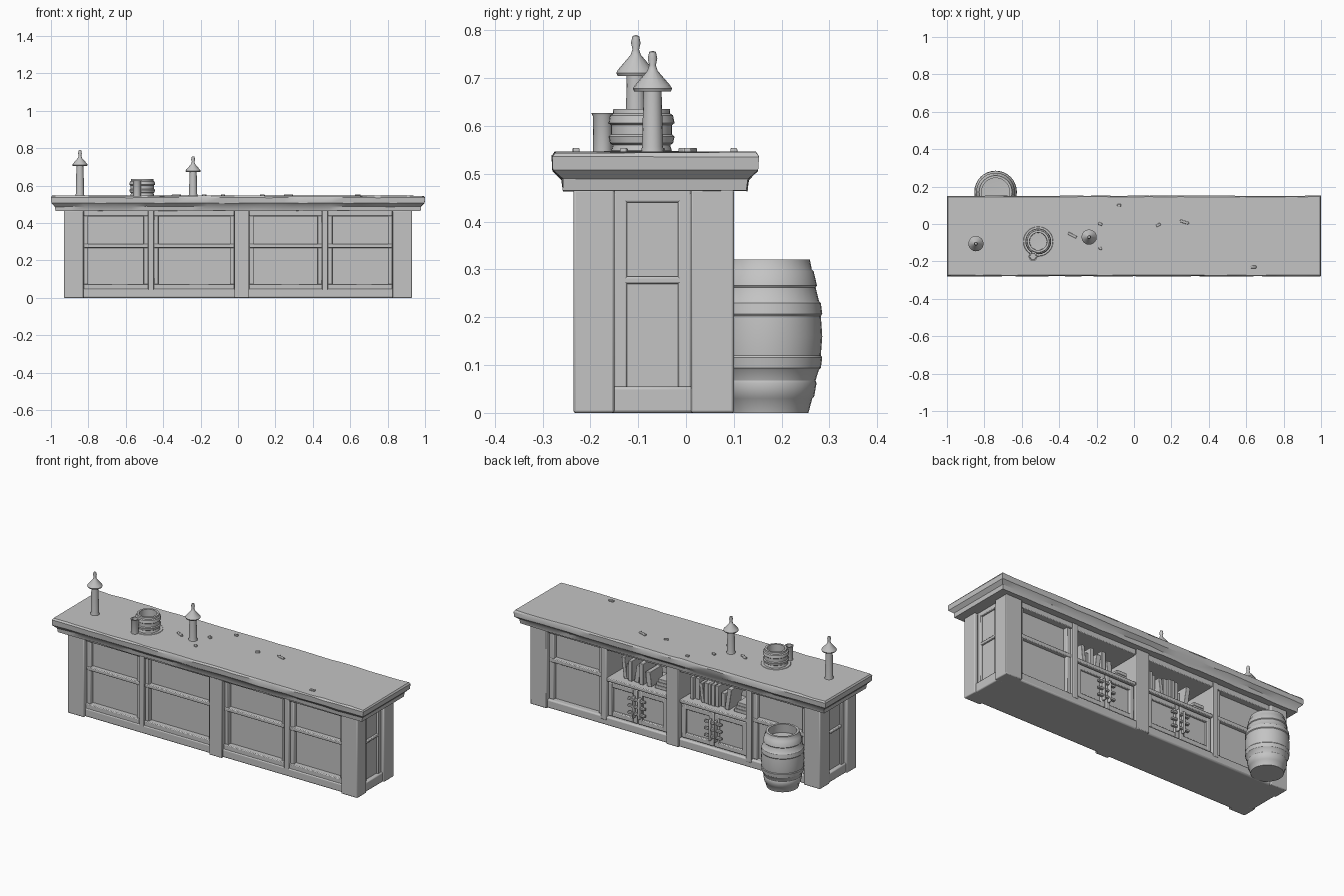
import bpy, bmesh, math, random
from mathutils import Vector

random.seed(4)
if "Cube" in bpy.data.objects:
    bpy.data.objects.remove(bpy.data.objects["Cube"])

GREY = (0.55, 0.55, 0.55, 1)
clay = bpy.data.materials.new("plain grey")
clay.use_nodes = True
clay.diffuse_color = GREY
clay.node_tree.nodes["Principled BSDF"].inputs["Base Color"].default_value = GREY


def finish(name, bm, bevel=0.0):
    bmesh.ops.recalc_face_normals(bm, faces=bm.faces)
    mesh = bpy.data.meshes.new(name)
    bm.to_mesh(mesh)
    bm.free()
    mesh.materials.append(clay)
    ob = bpy.data.objects.new(name, mesh)
    bpy.context.collection.objects.link(ob)
    bpy.ops.object.select_all(action="DESELECT")
    bpy.context.view_layer.objects.active = ob
    ob.select_set(True)
    if bevel:
        mod = ob.modifiers.new("soft edges", "BEVEL")
        mod.width, mod.segments = bevel, 2
    bpy.ops.object.shade_smooth_by_angle(angle=math.radians(35))
    return ob


def box(name, x, y, z, bevel=0.004, tilt=0.0):
    """Box from (low, high) ranges, optionally leaned about the y axis."""
    bm = bmesh.new()
    bmesh.ops.create_cube(bm, size=1)
    size = Vector((x[1] - x[0], y[1] - y[0], z[1] - z[0]))
    bmesh.ops.scale(bm, vec=size, verts=bm.verts)
    ob = finish(name, bm, bevel)
    ob.location = (sum(x) / 2, sum(y) / 2, sum(z) / 2)
    ob.rotation_euler.y = tilt
    return ob


def lathe(name, profile, at, steps=24):
    """Turned part from (radius, height) points."""
    bm = bmesh.new()
    verts = [bm.verts.new((r, 0, h)) for r, h in profile]
    edges = [bm.edges.new(p) for p in zip(verts, verts[1:])]
    bmesh.ops.spin(bm, geom=verts + edges, axis=(0, 0, 1), cent=(0, 0, 0),
                   angle=math.tau, steps=steps)
    bmesh.ops.remove_doubles(bm, verts=bm.verts, dist=0.0003)
    ob = finish(name, bm)
    ob.location = at
    return ob


# Moulded worktop: stacked outlines with a slightly worn edge
bm = bmesh.new()
rings = []
for grow, z in ((0.0, 0.465), (0.003, 0.488), (0.022, 0.507), (0.024, 0.536), (0.018, 0.545)):
    x, y0, y1 = 0.976 + grow, -0.256 - grow, 0.127 + grow
    n = 24
    pts = [(-x + 2 * x * i / n, y0) for i in range(n + 1)]
    pts += [(x - 2 * x * i / n, y1) for i in range(n + 1)]
    rings.append([bm.verts.new((px, py + random.uniform(-.002, .002),
                                z + random.uniform(-.002, .002))) for px, py in pts])
for low, high in zip(rings, rings[1:]):
    for i in range(len(low)):
        j = (i + 1) % len(low)
        bm.faces.new((low[i], low[j], high[j], high[i]))
bm.faces.new(rings[0])
bm.faces.new(rings[-1])
finish("worktop", bm)

# Carcass: plinth, front sheet, lower cupboard block and solid end blocks
box("plinth", (-0.9, 0.9), (-0.222, 0.09), (0, 0.05), 0.008)
box("front_sheet", (-0.89, 0.89), (-0.185, -0.14), (0.03, 0.47), 0)
box("cupboard_block", (-0.89, 0.89), (-0.15, 0.055), (0.03, 0.265), 0)
box("head_block", (-0.89, 0.89), (-0.2, 0.07), (0.435, 0.468), 0)
for s, side in ((-1, "right"), (1, "left")):
    box(side + "_end_block", sorted((s * 0.47, s * 0.9)), (-0.15, 0.05), (0.03, 0.468), 0)
    # Corner posts and framed end panel
    xs = sorted((s * 0.825, s * 0.93))
    box(side + "_front_post", xs, (-0.235, -0.15), (0, 0.468), 0.005)
    box(side + "_back_post", xs, (0.01, 0.1), (0, 0.468), 0.005)
    xs = sorted((s * 0.85, s * 0.922))
    box(side + "_end_foot", xs, (-0.16, 0.02), (0, 0.055), 0.006)
    xs = sorted((s * 0.85, s * 0.912))
    box(side + "_end_rail", xs, (-0.15, 0.01), (0.27, 0.285))
    box(side + "_end_head", xs, (-0.15, 0.01), (0.44, 0.468))
    for k, y in enumerate((-0.137, -0.003)):
        box(f"{side}_end_stile_{k}", xs, (y - 0.014, y + 0.014), (0.05, 0.46))

# Uprights between the bays, on both faces
box("front_centre_post", (-0.02, 0.06), (-0.235, -0.17), (0, 0.468))
box("back_centre_post", (-0.02, 0.06), (-0.15, 0.098), (0, 0.468))
for x in (-0.465, 0.465):
    box("front_divider", (x - 0.015, x + 0.015), (-0.222, -0.17), (0.03, 0.468))
    box("back_divider", (x - 0.018, x + 0.018), (-0.15, 0.092), (0.03, 0.468))

# Framed bays: rail, sill, head and side strips
BAYS = ((-0.825, -0.48), (-0.45, -0.02), (0.06, 0.45), (0.48, 0.825))
for i, (a, b) in enumerate(BAYS):
    box(f"front_rail_{i}", (a, b), (-0.212, -0.17), (0.268, 0.288))
    box(f"front_sill_{i}", (a, b), (-0.218, -0.17), (0.045, 0.075))
    box(f"front_head_{i}", (a, b), (-0.22, -0.17), (0.438, 0.468))
    box(f"back_head_{i}", (a, b), (0.03, 0.088), (0.435, 0.468))
    for k, x in enumerate((a + 0.012, b - 0.012)):
        box(f"front_strip_{i}_{k}", (x - 0.012, x + 0.012), (-0.208, -0.17), (0.06, 0.45))
    if i in (0, 3):
        box(f"back_rail_{i}", (a, b), (0.03, 0.078), (0.265, 0.288))
        for k, x in enumerate((a + 0.014, b - 0.014)):
            box(f"back_strip_{i}_{k}", (x - 0.014, x + 0.014), (0.03, 0.076), (0.05, 0.45))
        continue

    # Open shelf above a pair of panelled doors
    box(f"shelf_{i}", (a, b), (-0.145, 0.088), (0.255, 0.275))
    mid = (a + b) / 2
    for k, (l, r) in enumerate(((a + 0.006, mid - 0.002), (mid + 0.002, b - 0.006))):
        box(f"door_{i}_{k}", (l, r), (0.04, 0.066), (0.055, 0.25))
        for x in (l + 0.014, r - 0.014):
            box(f"door_stile_{i}_{k}", (x - 0.014, x + 0.014), (0.05, 0.08), (0.055, 0.25))
        for z in (0.069, 0.236):
            box(f"door_rail_{i}_{k}", (l, r), (0.05, 0.079), (z - 0.014, z + 0.014))
        hx = mid + (k * 2 - 1) * 0.018
        box(f"door_handle_{i}_{k}", (hx - 0.006, hx + 0.006), (0.075, 0.1), (0.09, 0.215))
    for z in (0.115, 0.155, 0.195):
        box(f"latch_bar_{i}", (mid - 0.055, mid + 0.055), (0.078, 0.094), (z - 0.006, z + 0.006), 0.002)

    # Books standing and leaning on the shelf, with a flat pile beside them
    x = a + 0.13
    while x < b - 0.06:
        w, h = random.uniform(0.016, 0.03), random.uniform(0.08, 0.13)
        lean = random.choice((0, 0, 0.12, -0.15))
        box(f"book_{i}", (x, x + w), (-0.06, random.uniform(0.03, 0.06)),
            (0.276, 0.276 + h), 0.002, lean)
        x += w + 0.004 + abs(lean) * 0.1
    for k in range(3):
        box(f"flat_book_{i}_{k}", (a + 0.025, a + 0.11 - k * 0.01), (-0.05, 0.045),
            (0.275 + k * 0.02, 0.294 + k * 0.02), 0.002)

# Open barrel behind the counter, with raised hoops
barrel = [(0, 0), (0.085, 0), (0.093, 0.03), (0.097, 0.034), (0.102, 0.062), (0.1, 0.068),
          (0.107, 0.09), (0.111, 0.094), (0.114, 0.116), (0.111, 0.12), (0.114, 0.16),
          (0.111, 0.203), (0.114, 0.207), (0.111, 0.23), (0.107, 0.234), (0.1, 0.262),
          (0.103, 0.266), (0.096, 0.296), (0.092, 0.3), (0.088, 0.321), (0.075, 0.321),
          (0.08, 0.27), (0, 0.265)]
lathe("barrel", barrel, (-0.74, 0.171, 0), 32)

# Two capped candle stands
for name, x, y, top in (("right", -0.845, -0.105, 0.79), ("left", -0.24, -0.07, 0.757)):
    t = top - 0.545
    stand = [(0, 0), (0.024, 0), (0.022, 0.012), (0.019, t - 0.085), (0.038, t - 0.085),
             (0.041, t - 0.079), (0.037, t - 0.072), (0.011, t - 0.042), (0.007, t - 0.03),
             (0.01, t - 0.016), (0.007, t - 0.002), (0, t)]
    lathe(name + "_stand", stand, (x, y, 0.545), 16)

# Hooped tub and a small cup beside it
tub = [(0, 0), (0.064, 0), (0.06, 0.014), (0.066, 0.018), (0.069, 0.032), (0.064, 0.036),
       (0.064, 0.056), (0.069, 0.06), (0.066, 0.076), (0.06, 0.08), (0.059, 0.09),
       (0.047, 0.09), (0.046, 0.035), (0, 0.033)]
lathe("tub", tub, (-0.512, -0.093, 0.546), 28)
lathe("tub_mat", [(0, 0), (0.082, 0), (0.078, 0.005), (0, 0.006)], (-0.512, -0.093, 0.543))
cup = [(0, 0), (0.02, 0), (0.021, 0.076), (0.024, 0.082), (0.017, 0.082), (0.016, 0.05), (0, 0.05)]
lathe("small_cup", cup, (-0.54, -0.174, 0.545), 16)

# Loose chips scattered on the worktop
CHIPS = ((-0.08, 0.1, 0.02), (-0.18, 0.0, 0.022), (-0.18, -0.13, 0.018),
         (0.13, -0.005, 0.025), (0.27, 0.01, 0.05), (0.64, -0.23, 0.03), (-0.33, -0.06, 0.05))
for k, (x, y, w) in enumerate(CHIPS):
    chip = box(f"chip_{k}", (x - w / 2, x + w / 2), (y - 0.007, y + 0.007), (0.54, 0.554), 0.003)
    chip.rotation_euler.z = random.uniform(-0.5, 0.5)
